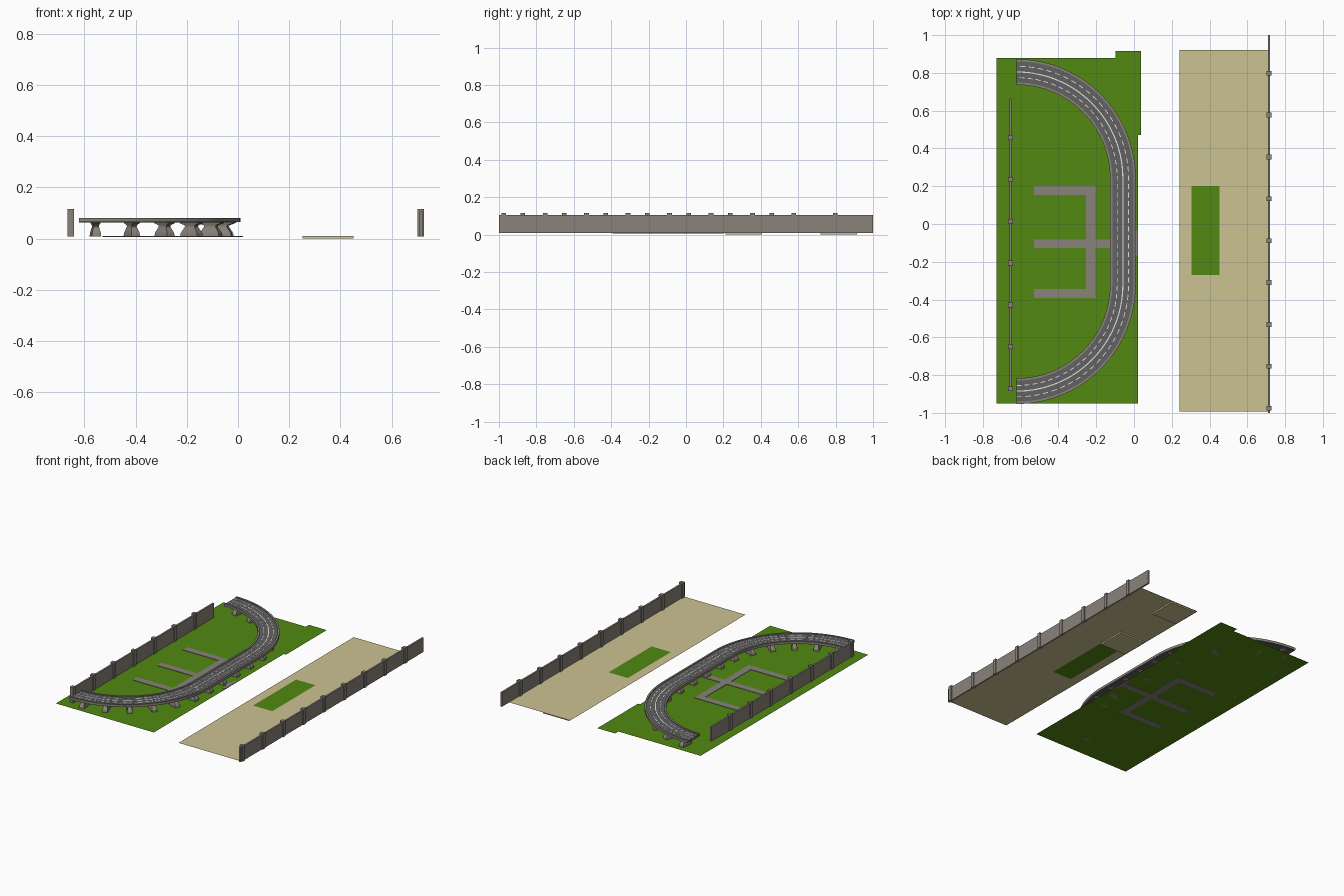
import bpy, bmesh, math
from mathutils import Vector, Matrix

if "Cube" in bpy.data.objects:
    bpy.data.objects.remove(bpy.data.objects["Cube"])

def material(name, rgb):
    m = bpy.data.materials.new(name)
    m.diffuse_color = (*rgb, 1)
    m.use_nodes = True
    m.node_tree.nodes["Principled BSDF"].inputs["Base Color"].default_value = m.diffuse_color
    return m

GRASS = material("grass_green", (0.085, 0.25, 0.006))
SAND = material("sand_tan", (0.60, 0.54, 0.29))
CONCRETE = material("concrete_grey", (0.25, 0.225, 0.195))
ASPHALT = material("asphalt_grey", (0.125, 0.122, 0.125))
WHITE = material("line_white", (0.75, 0.77, 0.75))

def finish(bm, name, *mats):
    me = bpy.data.meshes.new(name)
    bm.to_mesh(me)
    bm.free()
    for m in mats:
        me.materials.append(m)
    ob = bpy.data.objects.new(name, me)
    bpy.context.collection.objects.link(ob)
    return ob

def add_box(bm, x0, x1, y0, y1, z0, z1):
    m = Matrix.Translation(((x0 + x1) / 2, (y0 + y1) / 2, (z0 + z1) / 2))
    bmesh.ops.create_cube(bm, size=1, matrix=m @ Matrix.Diagonal((x1 - x0, y1 - y0, z1 - z0, 1)))

def sheet(name, xs, ys, z, mats, rule=lambda i, j: 0):
    bm = bmesh.new()
    v = [[bm.verts.new((x, y, z)) for y in ys] for x in xs]
    for i in range(len(xs) - 1):
        for j in range(len(ys) - 1):
            f = bm.faces.new((v[i][j], v[i + 1][j], v[i + 1][j + 1], v[i][j + 1]))
            f.material_index = rule(i, j)
    return finish(bm, name, *mats)

# Ground sheets: lawn, its corner extension, and sand with a grass bed
sheet("lawn", (-0.728, 0.022), (-0.951, 0.88), 0.008, [GRASS])
sheet("lawn_corner", (-0.098, 0.038), (0.47, 0.915), 0.0075, [GRASS])
sheet("sand_yard", (0.24, 0.305, 0.452, 0.72), (-0.992, -0.27, 0.2, 0.922), 0.010,
      [SAND, GRASS], lambda i, j: int(i == 1 and j == 1))

# Shallow sand slabs under the yard
bm = bmesh.new()
for y in (0.21, 0.72):
    add_box(bm, 0.253, 0.452, y, y + 0.195, 0.0, 0.0095)
finish(bm, "sand_slabs", SAND)

# Branching footpath
bm = bmesh.new()
add_box(bm, -0.255, -0.205, -0.392, 0.2, 0.007, 0.011)
for y in (0.153, -0.392):
    add_box(bm, -0.53, -0.255, y, y + 0.047, 0.007, 0.011)
add_box(bm, -0.53, -0.255, -0.128, -0.081, 0.007, 0.011)
add_box(bm, -0.205, 0.0, -0.128, -0.081, 0.007, 0.011)
add_box(bm, 0.0, 0.02, -0.17, -0.035, 0.007, 0.011)
finish(bm, "footpath", CONCRETE)

# Walls with regularly spaced posts
def wall(name, x, y0, y1, first, count):
    bm = bmesh.new()
    add_box(bm, x - 0.006, x + 0.006, y0, y1, 0.008, 0.106)
    for i in range(count):
        y = first + i * 0.2217
        add_box(bm, x - 0.0125, x + 0.0125, y - 0.0125, y + 0.0125, 0.008, 0.116)
    finish(bm, name, CONCRETE)

wall("left_wall", -0.654, -0.885, 0.665, -0.872, 7)
wall("right_wall", 0.715, -1.0, 1.0, -0.975, 9)

# Elevated road centreline: quarter arc, straight, quarter arc
R, CX, YB, YT = 0.563, -0.622, -0.322, 0.242
ARC = R * math.pi / 2
STRAIGHT = YT - YB
TOTAL = 2 * ARC + STRAIGHT

def road_frame(s):
    """Centre point and outward direction at distance s along the road."""
    if s < ARC:
        a, cy = -math.pi / 2 + s / R, YB
    elif s <= ARC + STRAIGHT:
        a, cy = 0.0, YB + s - ARC
    else:
        a, cy = (s - ARC - STRAIGHT) / R, YT
    n = Vector((math.cos(a), math.sin(a), 0))
    return Vector((CX, cy, 0)) + n * R, n

def sweep(bm, profile, s0, s1, steps):
    """Sweep a closed (offset, height) profile along the road."""
    rings = []
    for i in range(steps + 1):
        p, n = road_frame(s0 + (s1 - s0) * i / steps)
        rings.append([bm.verts.new(p + n * o + Vector((0, 0, z))) for o, z in profile])
    k = len(profile)
    for a, b in zip(rings, rings[1:]):
        for j in range(k):
            bm.faces.new((a[j], b[j], b[(j + 1) % k], a[(j + 1) % k]))
    bm.faces.new(rings[0])
    bm.faces.new(rings[-1][::-1])

def rect(o0, o1, z0, z1):
    return [(o0, z0), (o1, z0), (o1, z1), (o0, z1)]

def swept(name, mat, pieces):
    bm = bmesh.new()
    for piece in pieces:
        sweep(bm, *piece)
    bmesh.ops.recalc_face_normals(bm, faces=bm.faces)
    finish(bm, name, mat)

HALF = 0.068
swept("road_deck", ASPHALT, [
    ([(-0.052, 0.063), (0.052, 0.063), (HALF - 0.012, 0.068), (HALF - 0.012, 0.077),
      (-HALF + 0.012, 0.077), (-HALF + 0.012, 0.068)], 0, TOTAL, 80)])
swept("road_kerbs", CONCRETE, [
    (rect(-HALF, -HALF + 0.012, 0.064, 0.081), 0, TOTAL, 80),
    (rect(HALF - 0.012, HALF, 0.064, 0.081), 0, TOTAL, 80)])

# Painted lines: solid centre and dashed lanes
swept("centre_line", WHITE, [(rect(-0.003, 0.003, 0.0765, 0.0782), 0, TOTAL, 80)])
DASHES = 52
pitch = TOTAL / DASHES
swept("lane_dashes", WHITE, [
    (rect(o - 0.0022, o + 0.0022, 0.0765, 0.0782), i * pitch, (i + 0.6) * pitch, 2)
    for o in (-0.03, 0.03) for i in range(DASHES)])

# Piers: tapered foot, narrow neck, flared head; (half width, half depth, z)
LEVELS = [(0.042, 0.018, 0.008), (0.040, 0.017, 0.022), (0.024, 0.011, 0.046),
          (0.026, 0.011, 0.052), (0.050, 0.014, 0.061), (0.050, 0.014, 0.066)]
bm = bmesh.new()
PIERS = 16
for i in range(PIERS):
    p, n = road_frame(0.065 + (TOTAL - 0.13) * i / (PIERS - 1))
    t = Vector((-n.y, n.x, 0))
    rings = [[bm.verts.new(p + n * (w * a) + t * (d * b) + Vector((0, 0, z)))
              for a, b in ((-1, -1), (1, -1), (1, 1), (-1, 1))] for w, d, z in LEVELS]
    for lo, hi in zip(rings, rings[1:]):
        for j in range(4):
            bm.faces.new((lo[j], lo[(j + 1) % 4], hi[(j + 1) % 4], hi[j]))
    bm.faces.new(rings[0][::-1])
    bm.faces.new(rings[-1])
finish(bm, "road_piers", CONCRETE)
